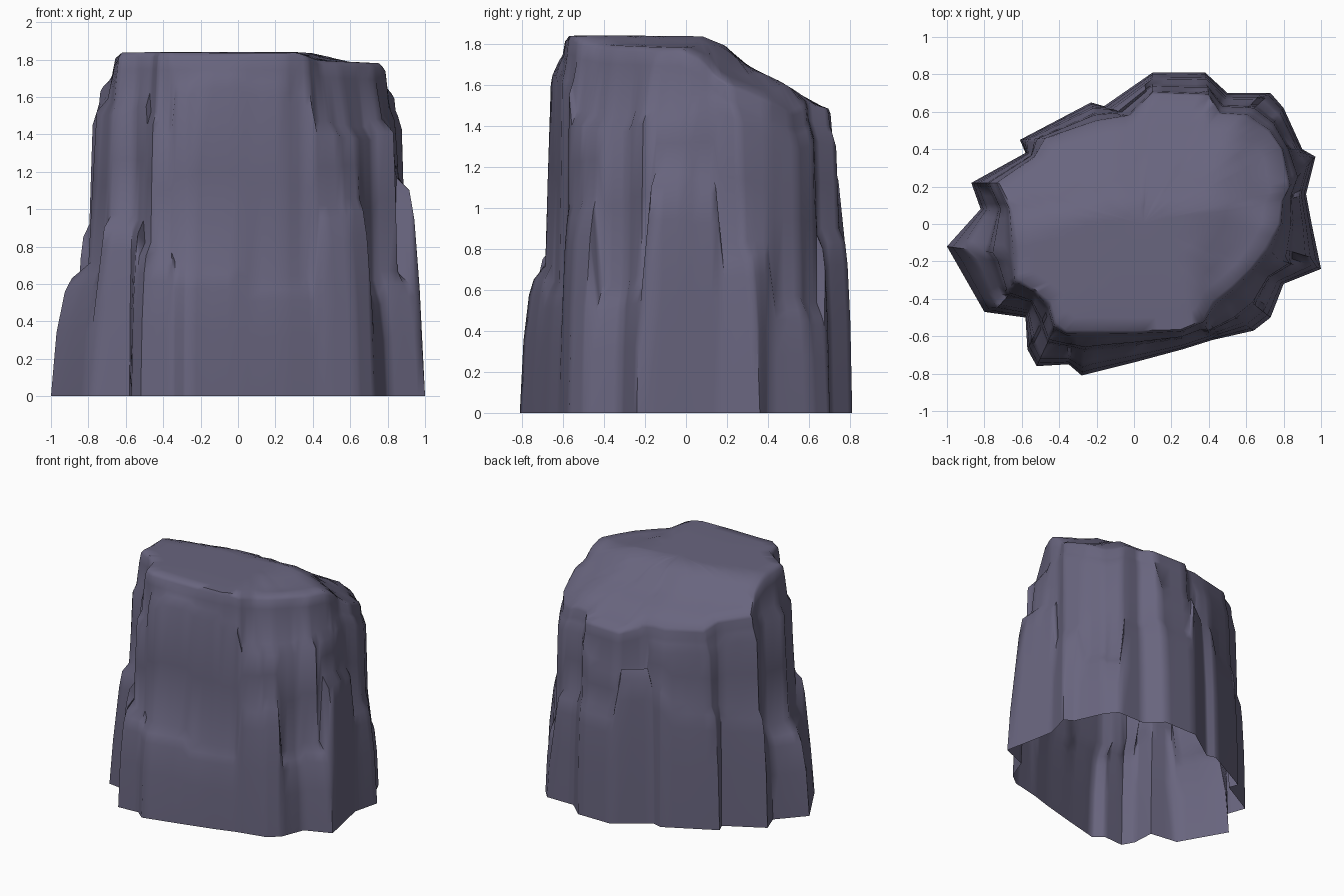
import bpy, bmesh, random
from mathutils import Vector

if "Cube" in bpy.data.objects:
    bpy.data.objects.remove(bpy.data.objects["Cube"])

random.seed(4)

# Matching ground outline and plateau outline, anticlockwise from the left tip
GROUND = [(-1, -.12), (-.8, -.47), (-.58, -.5), (-.57, -.67), (-.52, -.76), (-.35, -.75),
          (-.28, -.81), (0, -.74), (.26, -.67), (.42, -.62), (.64, -.57), (.73, -.5),
          (.8, -.32), (1, -.24), (.95, 0), (.92, .16), (.97, .36), (.9, .4), (.8, .62),
          (.73, .7), (.5, .7), (.38, .81), (.1, .81), (-.16, .63), (-.23, .65),
          (-.61, .45), (-.58, .38), (-.87, .22), (-.82, .08)]
PLATEAU = [(-.63, -.17), (-.63, -.3), (-.53, -.36), (-.45, -.43), (-.42, -.54), (-.36, -.58),
           (-.25, -.58), (0, -.58), (.25, -.57), (.37, -.52), (.43, -.42), (.53, -.34),
           (.63, -.24), (.71, -.14), (.78, 0), (.79, .12), (.83, .2), (.79, .4), (.72, .5),
           (.6, .58), (.46, .59), (.4, .69), (.1, .7), (-.02, .58), (-.2, .55),
           (-.47, .46), (-.53, .36), (-.73, .22), (-.66, .08)]
# Heights of the low ledge and the high shoulder on each slab of rock
LEDGE = [.7, .95, .92, .8, .75, .7, .7, .62, .62, 1.0, 1.04, .6, .65, 1.15, 1.12, .8, .82,
         .55, .52, .85, .88, .86, 1.18, 1.1, .95, .93, .9, .7, .68]
SHOULDER = [1.55, 1.58, 1.6, 1.5, 1.45, 1.65, 1.7, 1.66, 1.6, 1.45, 1.43, 1.42, 1.46, 1.48, 1.52,
            1.58, 1.52, 1.46, 1.4, 1.38, 1.4, 1.2, 1.2, 1.4, 1.45, 1.4, 1.5, 1.55, 1.57]
N = len(GROUND)


def interp(table, v):
    for (a, za), (b, zb) in zip(table, table[1:]):
        if v <= b:
            return za + (zb - za) * max(0, (v - a) / (b - a))
    return table[-1][1]


def top_z(x, y):
    """Plateau level in front, stepping down to the back, lower on the right."""
    z = interp([(-.6, 1.835), (-.4, 1.84), (.08, 1.835), (.19, 1.79), (.27, 1.705),
                (.46, 1.615), (.55, 1.56), (.6, 1.51), (.75, 1.47)],
               y + max(0, -x - .1) * .25 + max(0, x - .55) * .5)
    return z - interp([(.32, 0), (.44, .045), (.8, .06)], x - .3 * max(0, y + .3))


bm = bmesh.new()
columns = []
bulge = [random.uniform(-.03, .03) for _ in range(N)]
bulge[0] = .08
for i in range(N):
    j = (i + 1) % N
    for t in (0, .2, .5, .8):
        g = Vector(GROUND[i]).lerp(Vector(GROUND[j]), t)
        p = Vector(PLATEAU[i]).lerp(Vector(PLATEAU[j]), t)
        k = i - 1 if t == 0 else i          # step between neighbouring slabs
        h, w = LEDGE[k], bulge[k]
        firm = .75 if 9 <= i <= 12 else 1   # front right corner stands out below its shoulder
        zt = top_z(p.x, p.y)
        s = min(SHOULDER[k], zt - .14)
        levels = [(0, 0), (h * .5, .08 + w * .4), (h * .82, .2 + w), (h - .05, .3 + w),
                  (h + .02, .54 * firm), ((h + s) / 2, .6 * firm + w * .5),
                  (s - .05, .66 * firm + w * .5), (s + .02, .82 * firm ** .5),
                  (zt - .09, .91), (zt - .025, .96), (zt, 1.06)]
        columns.append([bm.verts.new((*g.lerp(p, f), z)) for z, f in levels])

# Plateau rings run inward from the rim
centre = Vector((.05, 0))
for c in columns:
    rim = c[-1].co.xy
    for f in (.88, .75, .6, .45, .3, .15):
        q = centre.lerp(rim, f)
        c.append(bm.verts.new((*q, top_z(q.x, q.y))))
peak = bm.verts.new((*centre, top_z(*centre)))

# Skin the rock, leaving the underside open
for a, b in zip(columns, columns[1:] + columns[:1]):
    for r in range(len(a) - 1):
        bm.faces.new((a[r], b[r], b[r + 1], a[r + 1]))
    bm.faces.new((a[-1], b[-1], peak))
bmesh.ops.recalc_face_normals(bm, faces=bm.faces)

mesh = bpy.data.meshes.new("rock")
bm.to_mesh(mesh)
bm.free()
rock = bpy.data.objects.new("rock", mesh)
bpy.context.collection.objects.link(rock)

stone = bpy.data.materials.new("violet grey stone")
stone.diffuse_color = (.14, .13, .21, 1)
stone.use_nodes = True
stone.node_tree.nodes["Principled BSDF"].inputs["Base Color"].default_value = stone.diffuse_color
mesh.materials.append(stone)

bpy.context.view_layer.objects.active = rock
rock.select_set(True)
bpy.ops.object.shade_smooth_by_angle(angle=1.0)
